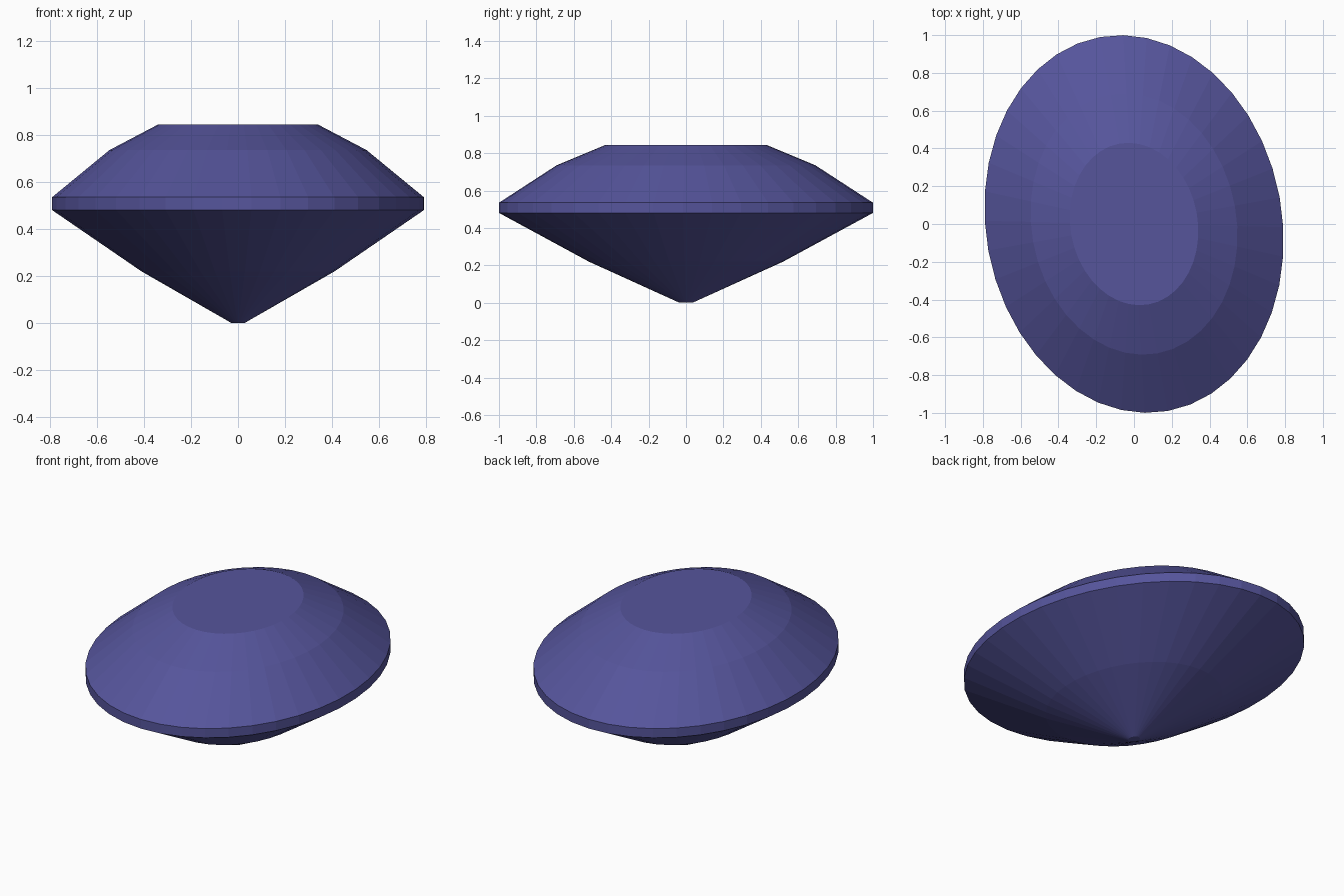
import bpy, bmesh, math

if "Cube" in bpy.data.objects:
    bpy.data.objects.remove(bpy.data.objects["Cube"])

SEGMENTS = 40
LONG, SHORT = 1.006, 0.784          # semi-axes of the oval girdle
TURN = math.radians(10.3)           # oval is turned slightly about z
# (scale of the girdle oval, height) from culet to table
PROFILE = [(0.035, 0.0), (0.52, 0.22), (1.0, 0.48),
           (1.0, 0.535), (0.692, 0.735), (0.43, 0.844)]

violet = bpy.data.materials.new("violet blue")
violet.diffuse_color = (0.092, 0.09, 0.33, 1)
violet.use_nodes = True
violet.node_tree.nodes["Principled BSDF"].inputs["Base Color"].default_value = violet.diffuse_color


def oval_ring(bm, scale, z):
    ring = []
    for i in range(SEGMENTS):
        a = 2 * math.pi * i / SEGMENTS
        x, y = SHORT * scale * math.cos(a), LONG * scale * math.sin(a)
        ring.append(bm.verts.new((x * math.cos(TURN) - y * math.sin(TURN),
                                  x * math.sin(TURN) + y * math.cos(TURN), z)))
    return ring


# Cut gemstone: stacked oval rings joined by flat facets
bm = bmesh.new()
rings = [oval_ring(bm, s, z) for s, z in PROFILE]
for low, high in zip(rings, rings[1:]):
    for i in range(SEGMENTS):
        j = (i + 1) % SEGMENTS
        bm.faces.new((low[i], low[j], high[j], high[i]))
bm.faces.new(rings[0][::-1])   # culet
bm.faces.new(rings[-1])        # table
bmesh.ops.recalc_face_normals(bm, faces=bm.faces)

mesh = bpy.data.meshes.new("oval_gemstone")
bm.to_mesh(mesh)
bm.free()
mesh.materials.append(violet)
gem = bpy.data.objects.new("oval_gemstone", mesh)
bpy.context.collection.objects.link(gem)
